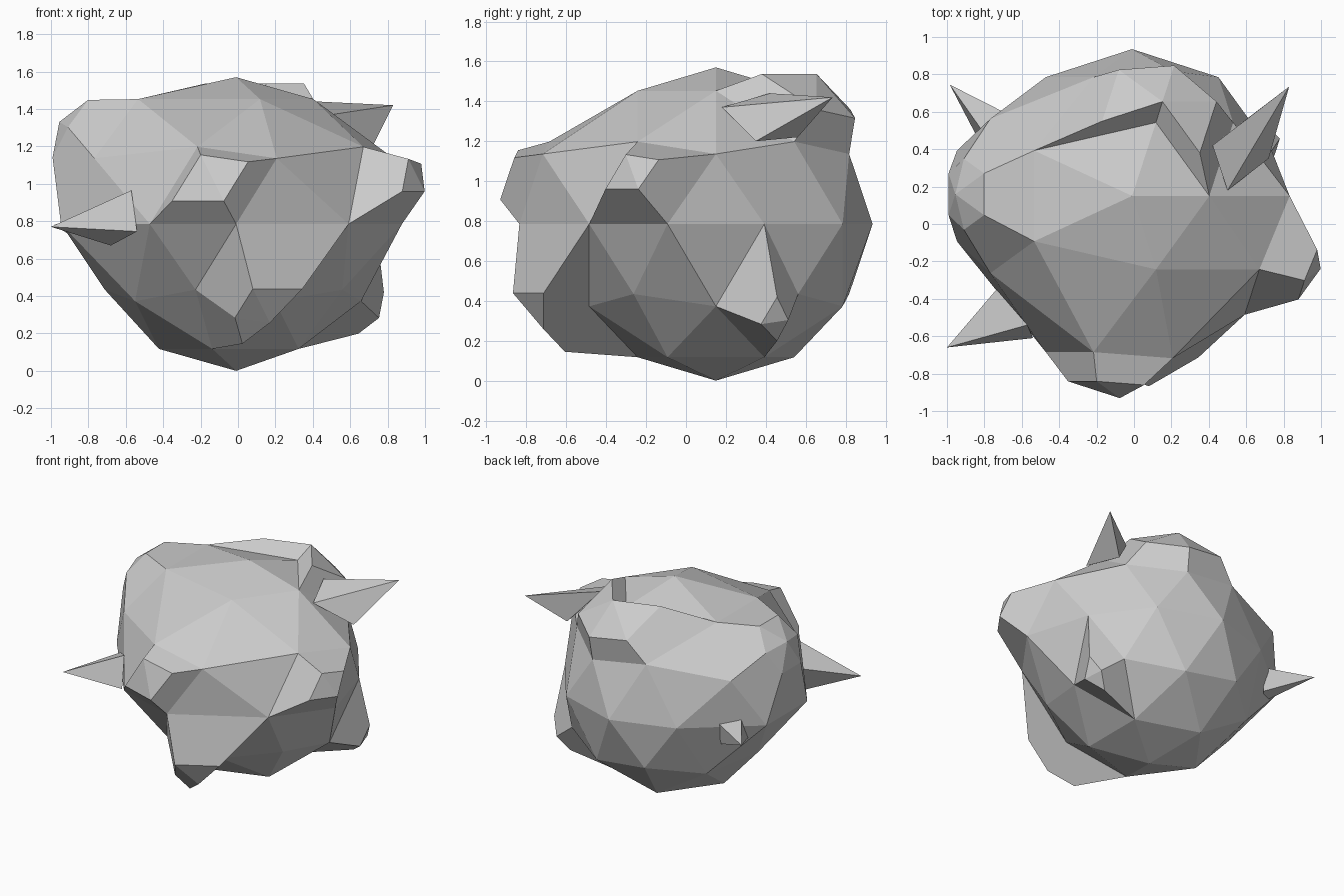
import bpy, bmesh, math
from mathutils import Vector

if "Cube" in bpy.data.objects:
    bpy.data.objects.remove(bpy.data.objects["Cube"], do_unlink=True)

RADIUS = 0.785
CENTRE = Vector((-0.01, 0.15, RADIUS))

stone = bpy.data.materials.new("grey stone")
stone.use_nodes = True
grey = (0.6, 0.6, 0.6, 1)
stone.diffuse_color = grey
stone.node_tree.nodes["Principled BSDF"].inputs["Base Color"].default_value = grey


def add_object(name, bm):
    bmesh.ops.recalc_face_normals(bm, faces=bm.faces)
    mesh = bpy.data.meshes.new(name)
    bm.to_mesh(mesh)
    bm.free()
    mesh.materials.append(stone)
    ob = bpy.data.objects.new(name, mesh)
    bpy.context.collection.objects.link(ob)
    return ob


# Corner directions: poles s and n, lower ring a-e, upper ring f-j
corners = {"s": Vector((0, 0, -1)), "n": Vector((0, 0, 1))}
for ring, start, height in (("abcde", -36, -1), ("fghij", -72, 1)):
    for step, letter in enumerate(ring):
        angle = math.radians(start - 72 * step)
        corners[letter] = Vector((2 * math.cos(angle), 2 * math.sin(angle), height)).normalized()

# Round boulder
rock = bmesh.new()
bmesh.ops.create_icosphere(rock, subdivisions=2, radius=RADIUS)
bmesh.ops.translate(rock, verts=rock.verts, vec=CENTRE)
base_verts = list(rock.verts)


def pick(names):
    """Find surface points: one letter is a corner, two letters an edge middle."""
    found = []
    for name in names.split():
        way = sum((corners[c] for c in name), Vector()).normalized()
        spot = CENTRE + way * RADIUS
        found.append(min(base_verts, key=lambda v: (origin[v] - spot).length))
    return found


origin = {v: v.co.copy() for v in base_verts}
spots = {}


def raise_lump(names, shift, shrink, offset):
    """Push a patch out, then extrude its faces to a smaller cap."""
    patch = spots[names]
    for v in patch:
        v.co += Vector(shift)
    pending.append((patch, shrink, Vector(offset)))


def extrude(patch, shrink, offset):
    chosen = set(patch)
    faces = [f for f in rock.faces if all(v in chosen for v in f.verts)]
    cap = {v: rock.verts.new(v.co * shrink + offset) for v in patch}
    rim = [e for f in faces for e in f.edges
           if sum(g in faces for g in e.link_faces) == 1]
    rings = [[cap[v] for v in f.verts] for f in faces]
    walls = [(e.verts[0], e.verts[1], cap[e.verts[1]], cap[e.verts[0]]) for e in rim]
    bmesh.ops.delete(rock, geom=faces, context="FACES_ONLY")
    for ring in rings + walls:
        rock.faces.new(ring)


# Lumps: patch, push, cap size, cap offset
lumps = [
    ("nj ni ij i hi nh", (0, 0, 0), 0.7, (0.07, 0.275, 0.52)),           # top back
    ("gh ng nh g h gc hc", (-0.19, 0, 0), 0.46, (-0.556, 0.09, 0.78)),   # side
    ("fj fa ja j", (0.14, 0, 0), 0.42, (0.63, -0.2, 0.63)),              # opposite side
    ("gf gb fb f", (0, -0.2, 0), 0.6, (-0.07, -0.43, 0.436)),            # front knob
    ("fb fa ab b sb", (0, 0, 0), 0.44, (0.084, -0.5, 0.093)),            # low front
    ("je ae se e", (0, 0, 0), 0.33, (0.537, 0.327, 0.16)),               # low back
]
for names, *_ in lumps:
    spots[names] = pick(names)
pending = []
for names, shift, shrink, offset in lumps:
    raise_lump(names, shift, shrink, offset)
    if not any(shift) and names.startswith("nj"):
        extrude(*pending.pop())   # made before its neighbour moves
for job in pending:
    extrude(*job)
bmesh.ops.delete(rock, geom=[v for v in rock.verts if not v.link_faces], context="VERTS")
add_object("boulder", rock)


# Sharp four-sided spikes
def spike(name, tip, base):
    bm = bmesh.new()
    top = bm.verts.new(tip)
    foot = [bm.verts.new(p) for p in base]
    bm.faces.new(foot)
    for a, b in zip(foot, foot[1:] + foot[:1]):
        bm.faces.new((a, b, top))
    add_object(name, bm)


spike("upper_spike", (0.83, 0.735, 1.42),
      [(0.5, 0.18, 1.37), (0.72, 0.35, 1.2), (0.6, 0.56, 1.22), (0.42, 0.42, 1.44)])
spike("front_spike", (-1, -0.66, 0.77),
      [(-0.57, -0.54, 0.965), (-0.54, -0.61, 0.745), (-0.68, -0.42, 0.67), (-0.735, -0.35, 0.87)])
spike("back_spike", (-0.985, 0.745, 0.78),
      [(-0.66, 0.58, 0.81), (-0.77, 0.44, 0.85), (-0.81, 0.41, 0.67), (-0.685, 0.56, 0.64)])
